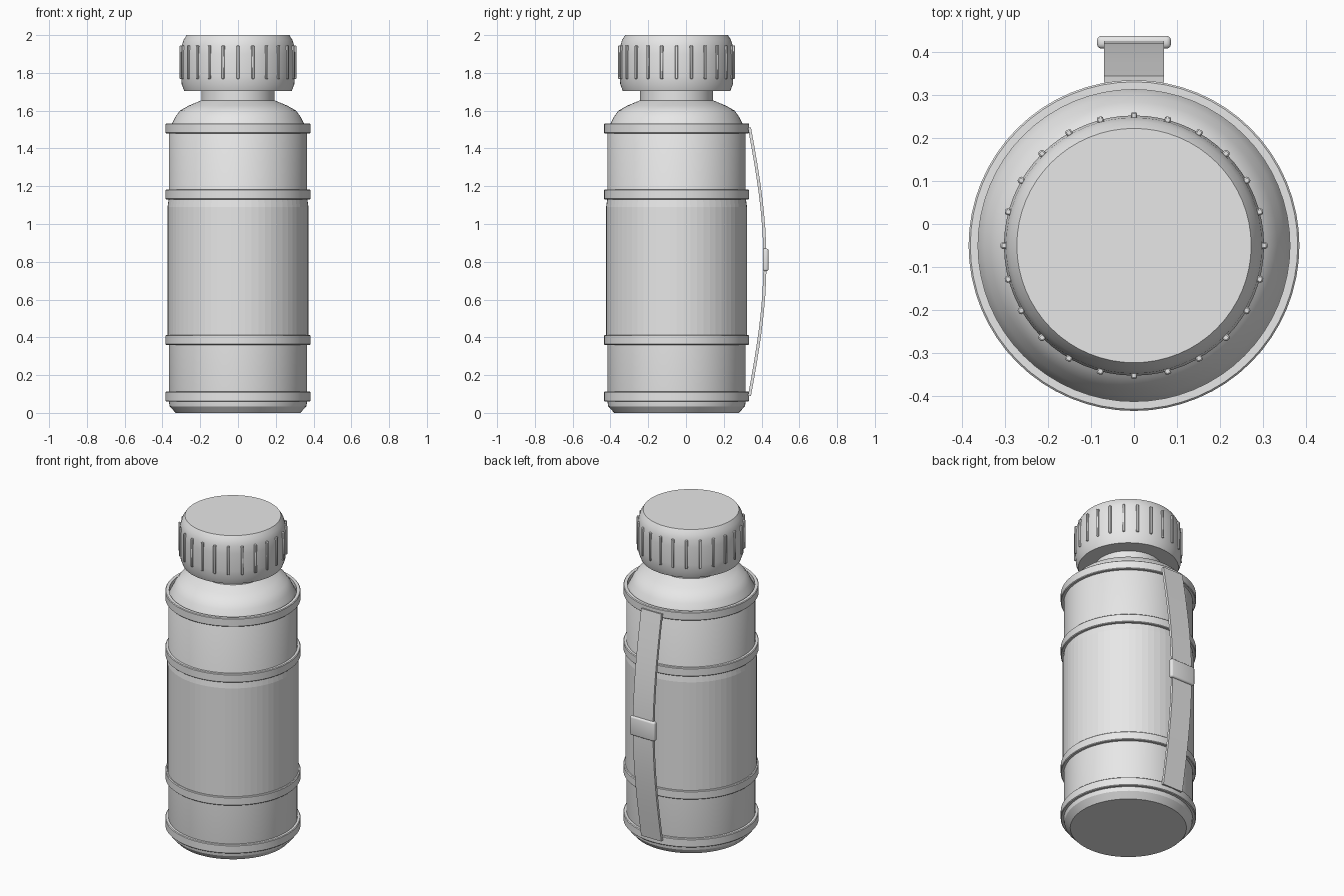
import bpy, bmesh, math

if "Cube" in bpy.data.objects:
    bpy.data.objects.remove(bpy.data.objects["Cube"])

CY = -0.05   # y of the bottle axis
SEG = 64

grey = bpy.data.materials.new("plain grey")
grey.diffuse_color = (0.8, 0.8, 0.8, 1)
grey.use_nodes = True
grey.node_tree.nodes["Principled BSDF"].inputs["Base Color"].default_value = grey.diffuse_color


def finish(name, bm, angle=25):
    bmesh.ops.recalc_face_normals(bm, faces=bm.faces)
    me = bpy.data.meshes.new(name)
    bm.to_mesh(me)
    bm.free()
    ob = bpy.data.objects.new(name, me)
    bpy.context.collection.objects.link(ob)
    me.materials.append(grey)
    bpy.ops.object.select_all(action='DESELECT')
    ob.select_set(True)
    bpy.context.view_layer.objects.active = ob
    bpy.ops.object.shade_smooth_by_angle(angle=math.radians(angle))
    return ob


def lathe(name, profile, loop=False, angle=25):
    """Turn (radius, z) points round the bottle axis; open profiles get end discs."""
    bm = bmesh.new()
    rows = []
    for r, z in profile:
        rows.append([bm.verts.new((r * math.cos(2 * math.pi * i / SEG),
                                   CY + r * math.sin(2 * math.pi * i / SEG), z))
                     for i in range(SEG)])
    pairs = list(zip(rows, rows[1:]))
    if loop:
        pairs.append((rows[-1], rows[0]))
    else:
        bm.faces.new(rows[0])
        bm.faces.new(rows[-1])
    for a, b in pairs:
        for i in range(SEG):
            j = (i + 1) % SEG
            bm.faces.new((a[i], a[j], b[j], b[i]))
    return finish(name, bm, angle)


def box(name, centre, size, bevel, turn=0.0, segments=2):
    bm = bmesh.new()
    bmesh.ops.create_cube(bm, size=1)
    bmesh.ops.scale(bm, vec=size, verts=bm.verts)
    bmesh.ops.bevel(bm, geom=bm.edges[:], offset=bevel, segments=segments,
                    affect='EDGES', profile=0.5)
    ob = finish(name, bm, 40)
    ob.location = centre
    ob.rotation_euler.z = turn
    return ob


# Bottle body, with shoulder and neck
lathe("body", [(0.33, 0), (0.362, 0.035), (0.366, 0.06), (0.366, 1.50),
               (0.348, 1.535), (0.333, 1.565), (0.308, 1.60), (0.26, 1.627),
               (0.20, 1.652), (0.193, 1.655), (0.193, 1.74)], angle=30)

# Slightly raised grip sleeve, tapering into the upper band
lathe("grip_sleeve", [(0.36, 0.37), (0.373, 0.37), (0.373, 1.09),
                      (0.366, 1.14), (0.36, 1.14)], loop=True, angle=5)

# Four raised bands
for i, z in enumerate((0.06, 0.36, 1.13, 1.48)):
    h, b = 0.053, 0.004
    lathe(f"band_{i + 1}", [(0.362, z), (0.384 - b, z), (0.384, z + b),
                            (0.384, z + h - b), (0.384 - b, z + h),
                            (0.362, z + h)], loop=True)

# Screw cap
lathe("cap", [(0.285, 1.705), (0.298, 1.74), (0.302, 1.79), (0.302, 1.90),
              (0.297, 1.945), (0.288, 1.975), (0.272, 2.0)])

# Grip ribs round the cap
for i in range(24):
    a = 2 * math.pi * i / 24
    box(f"cap_rib_{i + 1}",
        (0.302 * math.cos(a), CY + 0.302 * math.sin(a), 1.857),
        (0.015, 0.015, 0.177), 0.003, a, 1)

# Bowed carrying strap on the back
bm = bmesh.new()
N, T, W = 16, 0.016, 0.07
sections = []
for i in range(N + 1):
    t = i / N
    z = 0.09 + 1.42 * t
    y = 0.336 + 0.082 * math.sin(math.pi * t)
    slope = 0.082 * math.pi * math.cos(math.pi * t) / 1.42
    k = math.hypot(1, slope)
    ny, nz = T / 2 / k, -slope * T / 2 / k
    sections.append([bm.verts.new((x, y + s * ny, z + s * nz))
                     for x, s in ((-W, -1), (W, -1), (W, 1), (-W, 1))])
for a, b in zip(sections, sections[1:]):
    for i in range(4):
        j = (i + 1) % 4
        bm.faces.new((a[i], a[j], b[j], b[i]))
bm.faces.new(sections[0])
bm.faces.new(sections[-1])
finish("strap", bm)

# Slider clip in the middle of the strap
box("strap_clip", (0, 0.422, 0.81), (0.172, 0.03, 0.12), 0.011, segments=3)
